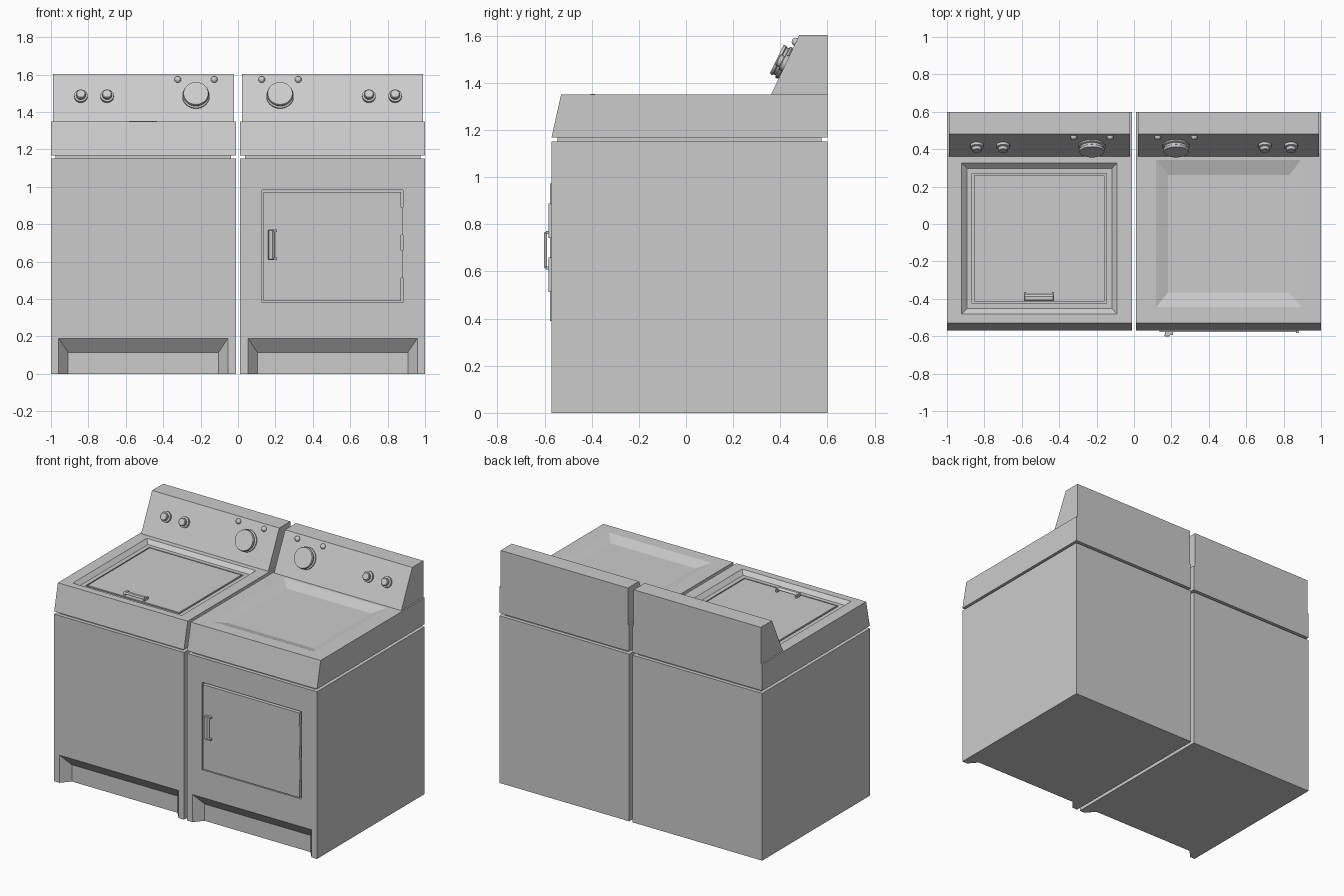
import bpy, bmesh, math
from mathutils import Vector, Matrix

if "Cube" in bpy.data.objects:
    bpy.data.objects.remove(bpy.data.objects["Cube"])


def finish(name, bm):
    bmesh.ops.recalc_face_normals(bm, faces=bm.faces)
    mesh = bpy.data.meshes.new(name)
    bm.to_mesh(mesh)
    bm.free()
    ob = bpy.data.objects.new(name, mesh)
    bpy.context.collection.objects.link(ob)
    return ob


def loft(name, ring_a, ring_b):
    """Closed solid between two point rings."""
    bm = bmesh.new()
    a = [bm.verts.new(p) for p in ring_a]
    b = [bm.verts.new(p) for p in ring_b]
    n = len(a)
    bm.faces.new(a)
    bm.faces.new(b)
    for i in range(n):
        j = (i + 1) % n
        bm.faces.new((a[i], a[j], b[j], b[i]))
    return finish(name, bm)


def flat(x0, x1, y0, y1, z):
    return [(x0, y0, z), (x1, y0, z), (x1, y1, z), (x0, y1, z)]


def upright(x0, x1, z0, z1, y):
    return [(x0, y, z0), (x1, y, z0), (x1, y, z1), (x0, y, z1)]


def box(name, x0, x1, y0, y1, z0, z1):
    return loft(name, flat(x0, x1, y0, y1, z0), flat(x0, x1, y0, y1, z1))


def prism(name, profile, x0, x1):
    """Extrude a (y, z) profile along x."""
    return loft(name, [(x0, y, z) for y, z in profile], [(x1, y, z) for y, z in profile])


def cut(ob, cutter):
    mod = ob.modifiers.new("cut", 'BOOLEAN')
    mod.operation = 'DIFFERENCE'
    mod.solver = 'EXACT'
    mod.object = cutter
    bpy.context.view_layer.objects.active = ob
    bpy.ops.object.modifier_apply(modifier=mod.name)
    bpy.data.objects.remove(cutter)


# Sloping control face: from (y .36, z 1.35) to (y .48, z 1.60)
NORMAL = Vector((0, -0.25, 0.12)).normalized()


def on_panel(x, z):
    return Vector((x, 0.36 + (z - 1.352) * 0.48, z))


def knob(name, x, z, profile, sides):
    """Lathe a (radius, height) profile standing on the control face."""
    bm = bmesh.new()
    rings = [[bm.verts.new((r * math.cos(2 * math.pi * i / sides),
                            r * math.sin(2 * math.pi * i / sides), h))
              for i in range(sides)] for r, h in profile]
    for a, b in zip(rings, rings[1:]):
        for i in range(sides):
            j = (i + 1) % sides
            bm.faces.new((a[i], a[j], b[j], b[i]))
    bm.faces.new(rings[0])
    bm.faces.new(rings[-1])
    bm.transform(Matrix.Translation(on_panel(x, z)) @ NORMAL.to_track_quat('Z', 'Y').to_matrix().to_4x4())
    ob = finish(name, bm)
    smooth(ob)


def smooth(ob):
    bpy.ops.object.select_all(action='DESELECT')
    ob.select_set(True)
    bpy.context.view_layer.objects.active = ob
    bpy.ops.object.shade_smooth_by_angle(angle=math.radians(30))


def pull_handle(name, matrix):
    """Pull handle along local x, standing up along local z."""
    bar = loft(name + "_grip", flat(-.08, .08, -.025, .012, .014), flat(-.075, .075, -.02, -.002, .026))
    ends = [box(name + "_end", s * .075 - .006, s * .075 + .006, -.02, .022, -.004, .018) for s in (-1, 1)]
    for ob in [bar] + ends:
        ob.data.transform(matrix)


def cabinet(kind, s):
    """Shared shell of one machine; s is the side of x it stands on."""
    c = s * 0.506
    x0, x1 = c - .494, c + .494
    body = box(kind + "_body", x0, x1, -.57, .60, 0, 1.15)
    # toe recess with sloping sides
    cut(body, loft("toe_cutter", upright(c - .47, c + .47, -.1, .215, -.59),
                   upright(c - .402, c + .402, -.1, .115, -.51)))
    box(kind + "_neck", x0 + .025, x1 - .025, -.545, .575, 1.145, 1.175)
    top = prism(kind + "_top", [(-.57, 1.168), (.60, 1.168), (.60, 1.35), (-.53, 1.35)], x0, x1)
    # control panel and its knobs
    prism(kind + "_control_panel", [(.36, 1.348), (.48, 1.602), (.60, 1.602), (.60, 1.348)],
          c - .484, c + .484)
    knob(kind + "_dial", s * .225, 1.482,
         [(.066, -.005), (.073, .004), (.073, .012), (.064, .016), (.064, .026), (.07, .03), (.066, .042)], 32)
    for x in (.70, .84):
        knob(kind + "_knob", s * x, 1.482,
             [(.036, -.005), (.036, .014), (.026, .018), (.026, .034), (.022, .038)], 16)
    for x in (.127, .322):
        bm = bmesh.new()
        bmesh.ops.create_uvsphere(bm, u_segments=16, v_segments=8, radius=.018,
                                  matrix=Matrix.Translation(on_panel(s * x, 1.573)))
        smooth(finish(kind + "_light", bm))
    return body, top, c


# Washer: sunken top with a lid
body, top, c = cabinet("washer", -1)
cut(top, loft("basin_cutter", flat(c - .388, c + .388, -.453, .298, 1.325),
              flat(c - .442, c + .442, -.507, .352, 1.375)))
cut(top, box("lid_cutter", -.865, -.147, -.425, .270, 1.305, 1.36))
box("washer_lid", -.855, -.157, -.415, .260, 1.30, 1.327)
pull_handle("washer_handle", Matrix.Translation((-.508, -.385, 1.327)))

# Dryer: shallow dished top and a hinged front door
body, top, c = cabinet("dryer", 1)
cut(top, loft("dish_cutter", flat(c - .323, c + .323, -.365, .262, 1.325),
              flat(c - .453, c + .453, -.525, .422, 1.375)))
cut(body, box("door_cutter", .127, .881, -.60, -.55, .38, .982))
box("dryer_door", .137, .871, -.577, -.54, .39, .972)
for z in (.815, .585):
    box("dryer_hinge", .866, .882, -.583, -.55, z - .073, z + .073)
# local x -> z, local y -> x, local z -> -y
turn = Matrix(((0, 1, 0, .186), (0, 0, -1, -.576), (1, 0, 0, .69), (0, 0, 0, 1)))
pull_handle("dryer_handle", turn)
for ob in bpy.data.objects:
    if ob.name.startswith("dryer_handle"):
        ob.data.flip_normals() if turn.determinant() < 0 else None
